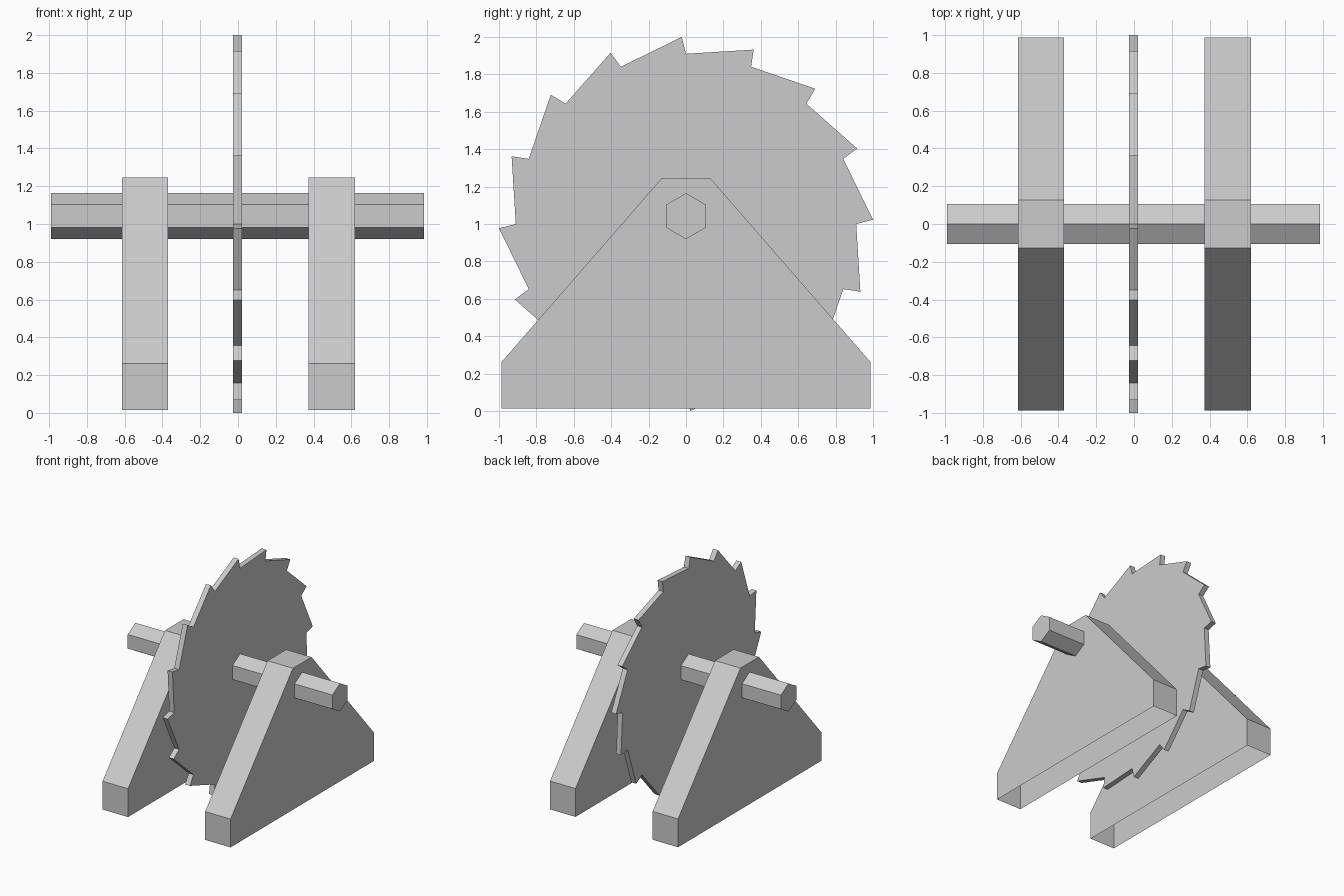
import bpy, bmesh
from math import cos, sin, radians

if "Cube" in bpy.data.objects:
    bpy.data.objects.remove(bpy.data.objects["Cube"])


def extrude_profile(name, points, x0, x1, skip=()):
    """Extrude a counter-clockwise (y, z) outline along x; skip lists side faces left open."""
    bm = bmesh.new()
    a = [bm.verts.new((x0, y, z)) for y, z in points]
    b = [bm.verts.new((x1, y, z)) for y, z in points]
    n = len(points)
    bm.faces.new(b)
    bm.faces.new(a[::-1])
    for i in range(n):
        if i not in skip:
            j = (i + 1) % n
            bm.faces.new((a[i], a[j], b[j], b[i]))
    mesh = bpy.data.meshes.new(name)
    bm.to_mesh(mesh)
    bm.free()
    obj = bpy.data.objects.new(name, mesh)
    bpy.context.collection.objects.link(obj)
    return obj


def polar(r, deg, zc):
    return (r * cos(radians(deg)), zc + r * sin(radians(deg)))


# Saw blade: 16 raked teeth, each a valley then a tip
TEETH = 16
blade = []
for k in range(TEETH):
    ang = k * 360 / TEETH
    blade += [polar(0.91, ang, 1.0), polar(1.0, ang + 1.3, 1.0)]
extrude_profile("saw_blade", blade, -0.026, 0.021)

# Hexagonal axle
axle = [polar(0.1225, 30 + 60 * k, 1.042) for k in range(6)]
extrude_profile("axle", axle, -0.989, 0.984)

# Two side supports, open underneath
support = [(-0.987, 0.014), (0.987, 0.014), (0.987, 0.261),
           (0.128, 1.247), (-0.128, 1.247), (-0.987, 0.261)]
for name, xc in (("left_support", -0.492), ("right_support", 0.497)):
    extrude_profile(name, support, xc - 0.1225, xc + 0.1225, skip=(0,))
